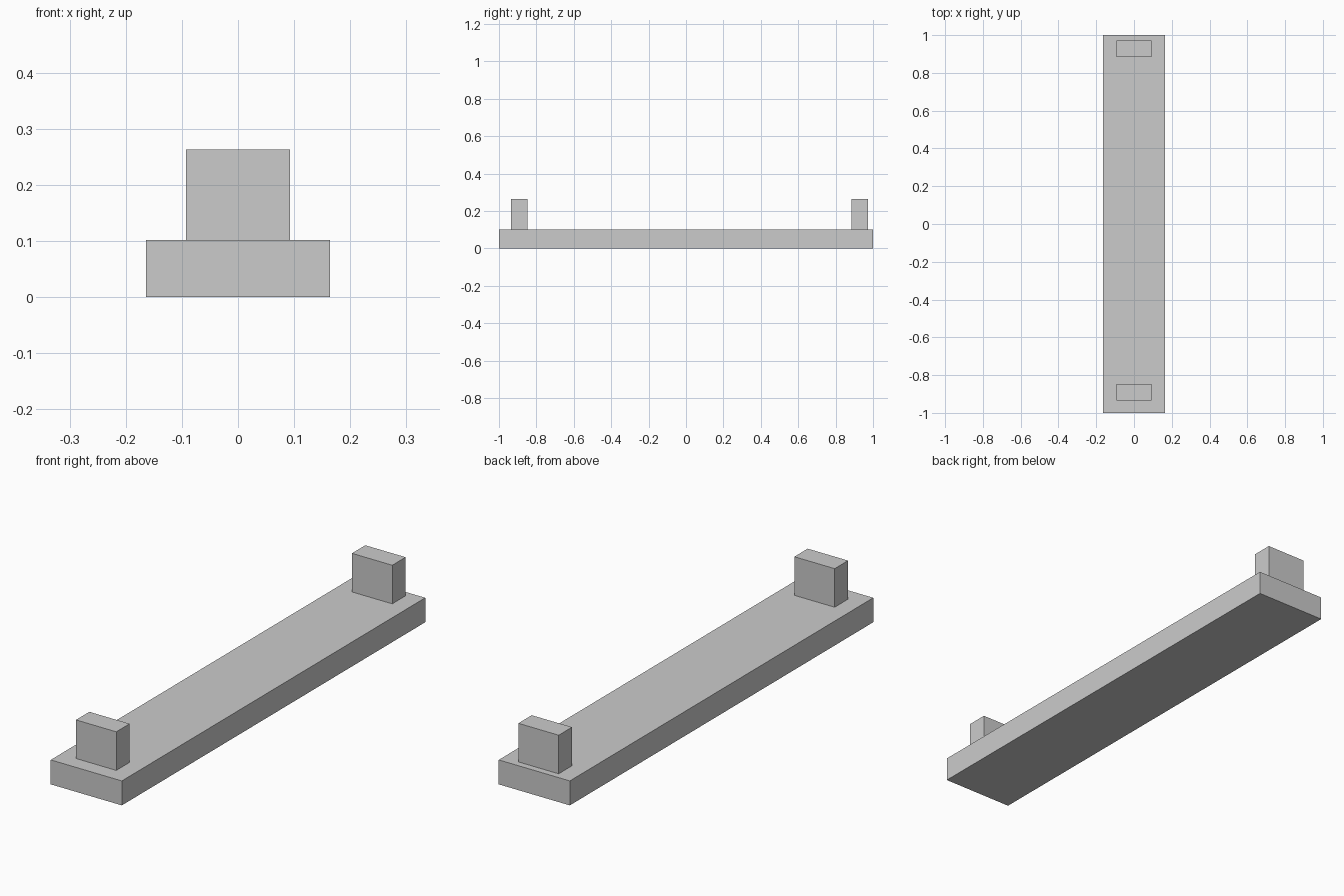
import bpy

if "Cube" in bpy.data.objects:
    bpy.data.objects.remove(bpy.data.objects["Cube"])


def box(name, x, y, z):
    """Add a box spanning the given (min, max) ranges."""
    spans = (x, y, z)
    centre = [(a + b) / 2 for a, b in spans]
    bpy.ops.mesh.primitive_cube_add(size=1, location=centre)
    obj = bpy.context.object
    obj.name = name
    obj.scale = [b - a for a, b in spans]
    bpy.ops.object.transform_apply(location=False, rotation=False, scale=True)
    return obj


BASE_TOP = 0.102
POST_TOP = 0.263
POST_DEPTH = 0.088

# Long flat base
box("base_plank", (-0.164, 0.164), (-1, 1), (0, BASE_TOP))

# Upright block near each end, the pair sitting slightly towards the back
for name, y in (("front_post", -0.891), ("back_post", 0.928)):
    box(name, (-0.093, 0.093), (y - POST_DEPTH / 2, y + POST_DEPTH / 2),
        (BASE_TOP, POST_TOP))
